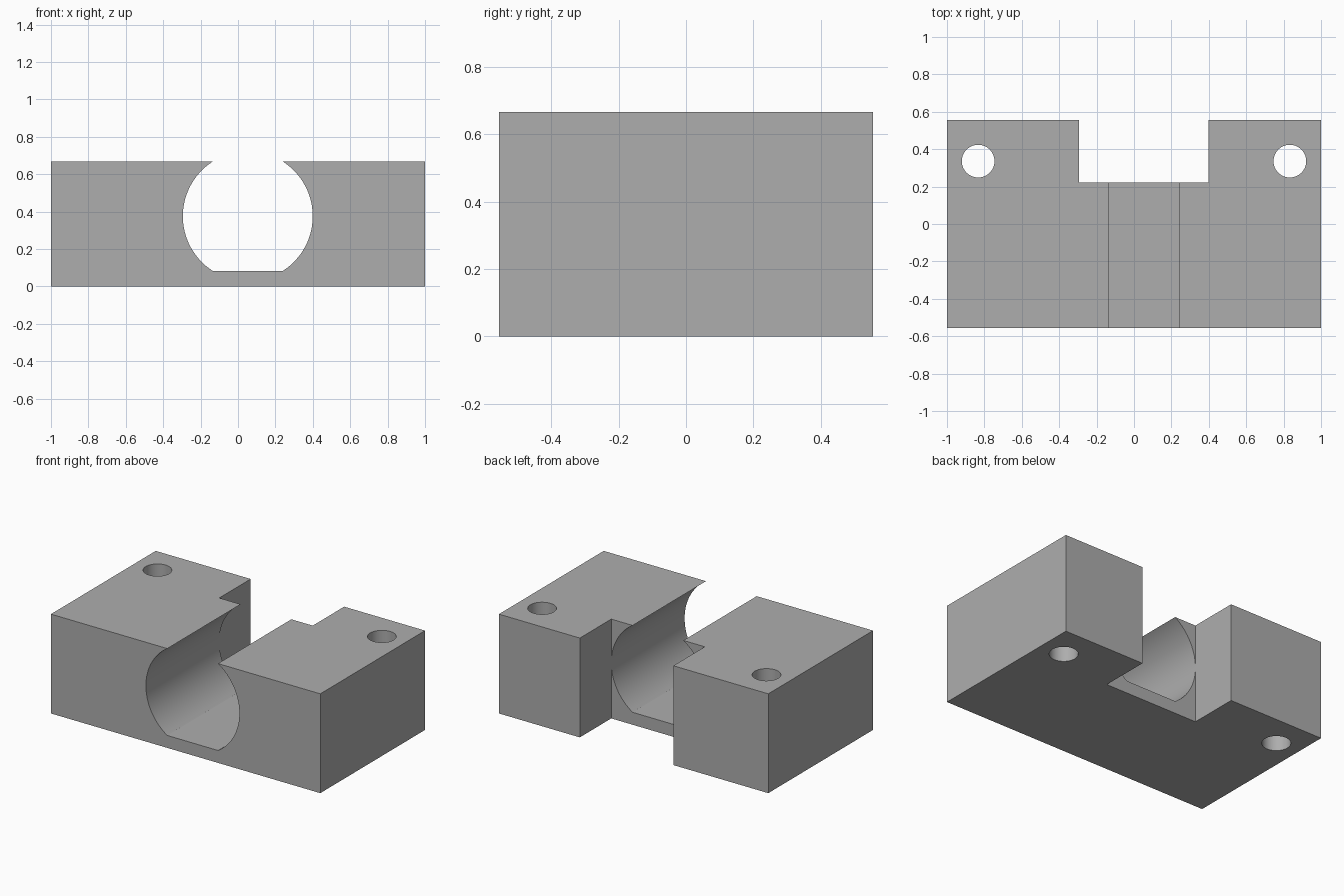
import bpy
import bmesh
from math import asin, cos, sin, pi, radians
from mathutils import Matrix, Vector

if "Cube" in bpy.data.objects:
    bpy.data.objects.remove(bpy.data.objects["Cube"], do_unlink=True)

U = 1 / 36                      # one design unit
WIDTH, DEPTH, HEIGHT = 72 * U, 40 * U, 24 * U
BORE_X, BORE_Z, BORE_R = 1.88 * U, 13.5 * U, 12.5 * U
FLOOR_Z = 3 * U                 # flat bottom of the bore
NOTCH_Y = 8 * U                 # front wall of the rear notch

gray = bpy.data.materials.new("plain gray")
gray.use_nodes = True
colour = (0.42, 0.42, 0.42, 1)
gray.diffuse_color = colour
gray.node_tree.nodes["Principled BSDF"].inputs["Base Color"].default_value = colour


def make_object(name, bm):
    bmesh.ops.recalc_face_normals(bm, faces=bm.faces)
    mesh = bpy.data.meshes.new(name)
    bm.to_mesh(mesh)
    bm.free()
    mesh.materials.append(gray)
    obj = bpy.data.objects.new(name, mesh)
    bpy.context.collection.objects.link(obj)
    return obj


def box(name, low, high):
    low, high = Vector(low), Vector(high)
    bm = bmesh.new()
    bmesh.ops.create_cube(bm, size=1, matrix=Matrix.Translation((low + high) / 2)
                          @ Matrix.Diagonal((high - low).to_4d()))
    return make_object(name, bm)


def extrusion(name, points, direction):
    bm = bmesh.new()
    face = bm.faces.new([bm.verts.new(p) for p in points])
    grown = bmesh.ops.extrude_face_region(bm, geom=[face], use_keep_orig=True)
    moved = [g for g in grown["geom"] if isinstance(g, bmesh.types.BMVert)]
    bmesh.ops.translate(bm, verts=moved, vec=direction)
    return make_object(name, bm)


# Solid block
block = box("clamp_block", (-WIDTH / 2, -DEPTH / 2, 0), (WIDTH / 2, DEPTH / 2, HEIGHT))

# Round bore with a flat floor, open at the top
start = asin((FLOOR_Z - BORE_Z) / BORE_R)
steps = 80
angles = [start + (pi - 2 * start) * i / steps for i in range(steps + 1)]
bore = extrusion("bore_cutter",
                 [(BORE_X + BORE_R * cos(a), -DEPTH, BORE_Z + BORE_R * sin(a)) for a in angles],
                 (0, 2 * DEPTH, 0))

# Rear notch, as wide as the bore
notch = box("notch_cutter", (BORE_X - BORE_R, NOTCH_Y, -HEIGHT),
            (BORE_X + BORE_R, DEPTH, 2 * HEIGHT))

# Mirrored bolt holes
cutters = [bore, notch]
for side, label in ((-1, "right"), (1, "left")):
    ring = [2 * pi * i / 48 for i in range(48)]
    cutters.append(extrusion(
        label + "_hole_cutter",
        [(side * 30 * U + 3.15 * U * cos(a), 12.1 * U + 3.15 * U * sin(a), -HEIGHT) for a in ring],
        (0, 0, 3 * HEIGHT)))

# Cut the block, then drop the helpers
bpy.context.view_layer.objects.active = block
block.select_set(True)
for cutter in cutters:
    cutter.hide_render = True
    cut = block.modifiers.new(cutter.name, "BOOLEAN")
    cut.operation = "DIFFERENCE"
    cut.solver = "EXACT"
    cut.object = cutter
    bpy.ops.object.modifier_apply(modifier=cut.name)
    bpy.data.objects.remove(cutter, do_unlink=True)

bpy.ops.object.shade_smooth_by_angle(angle=radians(25))
